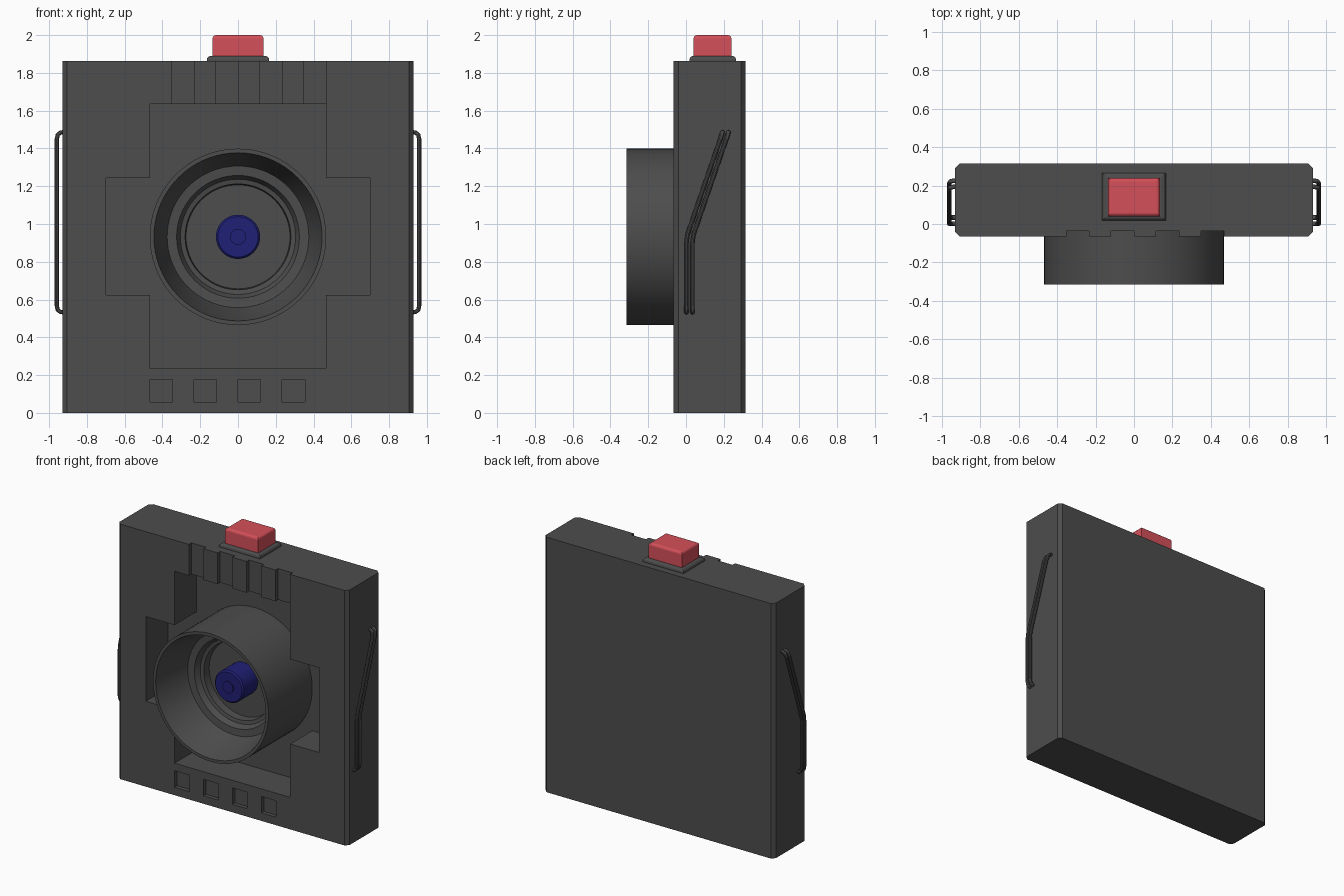
import bpy, bmesh, math
from mathutils import Vector, Matrix

if "Cube" in bpy.data.objects:
    bpy.data.objects.remove(bpy.data.objects["Cube"])


def material(name, rgb):
    m = bpy.data.materials.new(name)
    m.diffuse_color = (*rgb, 1)
    m.use_nodes = True
    m.node_tree.nodes["Principled BSDF"].inputs["Base Color"].default_value = m.diffuse_color
    return m


GREY = material("dark grey", (0.074, 0.074, 0.074))
RED = material("soft red", (0.66, 0.08, 0.1))
BLUE = material("deep blue", (0.014, 0.014, 0.18))
CZ = 0.932  # height of the lens axis


def finish(name, bm, mat, smooth=False):
    bmesh.ops.recalc_face_normals(bm, faces=bm.faces)
    me = bpy.data.meshes.new(name)
    bm.to_mesh(me)
    bm.free()
    ob = bpy.data.objects.new(name, me)
    bpy.context.collection.objects.link(ob)
    me.materials.append(mat)
    if smooth:
        bpy.ops.object.select_all(action='DESELECT')
        ob.select_set(True)
        bpy.context.view_layer.objects.active = ob
        bpy.ops.object.shade_smooth_by_angle(angle=math.radians(35))
    return ob


def box(name, x, y, z, mat):
    bm = bmesh.new()
    bmesh.ops.create_cube(bm, size=1)
    for v in bm.verts:
        v.co = Vector([(a + b) / 2 + c * (b - a) for (a, b), c in zip((x, y, z), v.co)])
    return finish(name, bm, mat)


def bevel(ob, width, segments, pick):
    bm = bmesh.new()
    bm.from_mesh(ob.data)
    bmesh.ops.bevel(bm, geom=[e for e in bm.edges if pick(e)], offset=width,
                    segments=segments, profile=0.5, affect='EDGES')
    bm.to_mesh(ob.data)
    bm.free()


def vertical(e):
    return abs(e.verts[0].co.z - e.verts[1].co.z) > 0.02


def lathe(name, profile, mat, n=72):
    # revolve (radius, y) points round the lens axis
    bm = bmesh.new()
    vs = [bm.verts.new((r, y, CZ)) for r, y in profile]
    es = [bm.edges.new(p) for p in zip(vs, vs[1:])]
    bmesh.ops.spin(bm, geom=vs + es, cent=(0, 0, CZ), axis=(0, 1, 0),
                   angle=2 * math.pi, steps=n)
    bmesh.ops.remove_doubles(bm, verts=bm.verts, dist=1e-5)
    return finish(name, bm, mat, True)


def cut(ob, cutter):
    m = ob.modifiers.new("cut", 'BOOLEAN')
    m.operation, m.solver, m.object = 'DIFFERENCE', 'EXACT', cutter
    cutter.hide_render = True
    bpy.context.view_layer.objects.active = ob
    bpy.ops.object.modifier_apply(modifier=m.name)
    bpy.data.objects.remove(cutter)


# body slab with chamfered upright edges
body = box("body", (-0.93, 0.93), (-0.065, 0.315), (0, 1.863), GREY)
bevel(body, 0.024, 1, vertical)

# deep cross-shaped recess
outline = [(0.467, 0.234), (0.467, 0.624), (0.70, 0.624), (0.70, 1.243),
           (0.467, 1.243), (0.467, 1.635)]
bm = bmesh.new()
pts = outline + [(-x, z) for x, z in reversed(outline)]
face = bm.faces.new([bm.verts.new((x, -0.2, z)) for x, z in pts])
ext = bmesh.ops.extrude_face_region(bm, geom=[face])
bmesh.ops.translate(bm, vec=(0, 0.39, 0),
                    verts=[v for v in ext["geom"] if isinstance(v, bmesh.types.BMVert)])
cut(body, finish("recess_cutter", bm, GREY))

# four top grooves and four square dimples
for i in range(4):
    x = -0.352 + i * 0.2335
    cut(body, box("groove_cutter", (x, x + 0.118), (-0.2, -0.036), (1.6, 2), GREY))
    x -= 0.115
    cut(body, box("dimple_cutter", (x, x + 0.12), (-0.2, -0.036), (0.058, 0.178), GREY))

# hollow stepped lens barrel and its centre knob
lathe("lens_barrel", [(0, 0.191), (0.467, 0.191), (0.467, -0.315), (0.445, -0.315),
                      (0.385, -0.07), (0.375, -0.045), (0.325, -0.04), (0.305, 0.0),
                      (0.28, 0.005), (0.275, 0.06), (0, 0.06)], GREY)
lathe("lens_knob", [(0, 0.07), (0.117, 0.07), (0.117, -0.098), (0.107, -0.108),
                    (0.042, -0.108), (0.042, -0.118), (0, -0.118)], BLUE, 40)

# shutter button on its collar
collar = box("button_collar", (-0.165, 0.165), (0.018, 0.265), (1.855, 1.89), GREY)
bevel(collar, 0.02, 3, lambda e: all(v.co.z > 1.88 for v in e.verts))
button = box("button", (-0.135, 0.135), (0.04, 0.24), (1.88, 2.0), RED)
bevel(button, 0.018, 3, lambda e: all(v.co.z > 1.99 for v in e.verts))

# paired bent wires on both sides
path = [(0.91, 0.0, 0.532), (0.94, 0.0, 0.534), (0.954, 0.0, 0.545), (0.96, 0.0, 0.57),
        (0.96, 0.0, 0.90), (0.96, 0.006, 0.945), (0.96, 0.178, 1.435),
        (0.954, 0.187, 1.463), (0.94, 0.191, 1.474), (0.91, 0.192, 1.477)]


def wire(name, points, radius=0.012, n=10):
    bm = bmesh.new()
    pts = [Vector(p) for p in points]
    rings = []
    for i, p in enumerate(pts):
        t = (pts[min(i + 1, len(pts) - 1)] - pts[max(i - 1, 0)]).normalized()
        # the y axis is never parallel to the path
        u = (Vector((0, 1, 0)) - t * t.y).normalized()
        w = t.cross(u)
        rings.append([bm.verts.new(p + radius * (u * math.cos(a) + w * math.sin(a)))
                      for a in (2 * math.pi * k / n for k in range(n))])
    for a, b in zip(rings, rings[1:]):
        for k in range(n):
            bm.faces.new((a[k], a[(k + 1) % n], b[(k + 1) % n], b[k]))
    bm.faces.new(rings[0])
    bm.faces.new(rings[-1])
    finish(name, bm, GREY, True)


for side, sign in (("left", -1), ("right", 1)):
    for k, dy in enumerate((0.002, 0.034)):
        wire(f"{side}_wire_{k + 1}", [(sign * x, y + dy, z + 0.01 * (y > 0.1)) for x, y, z in path])
